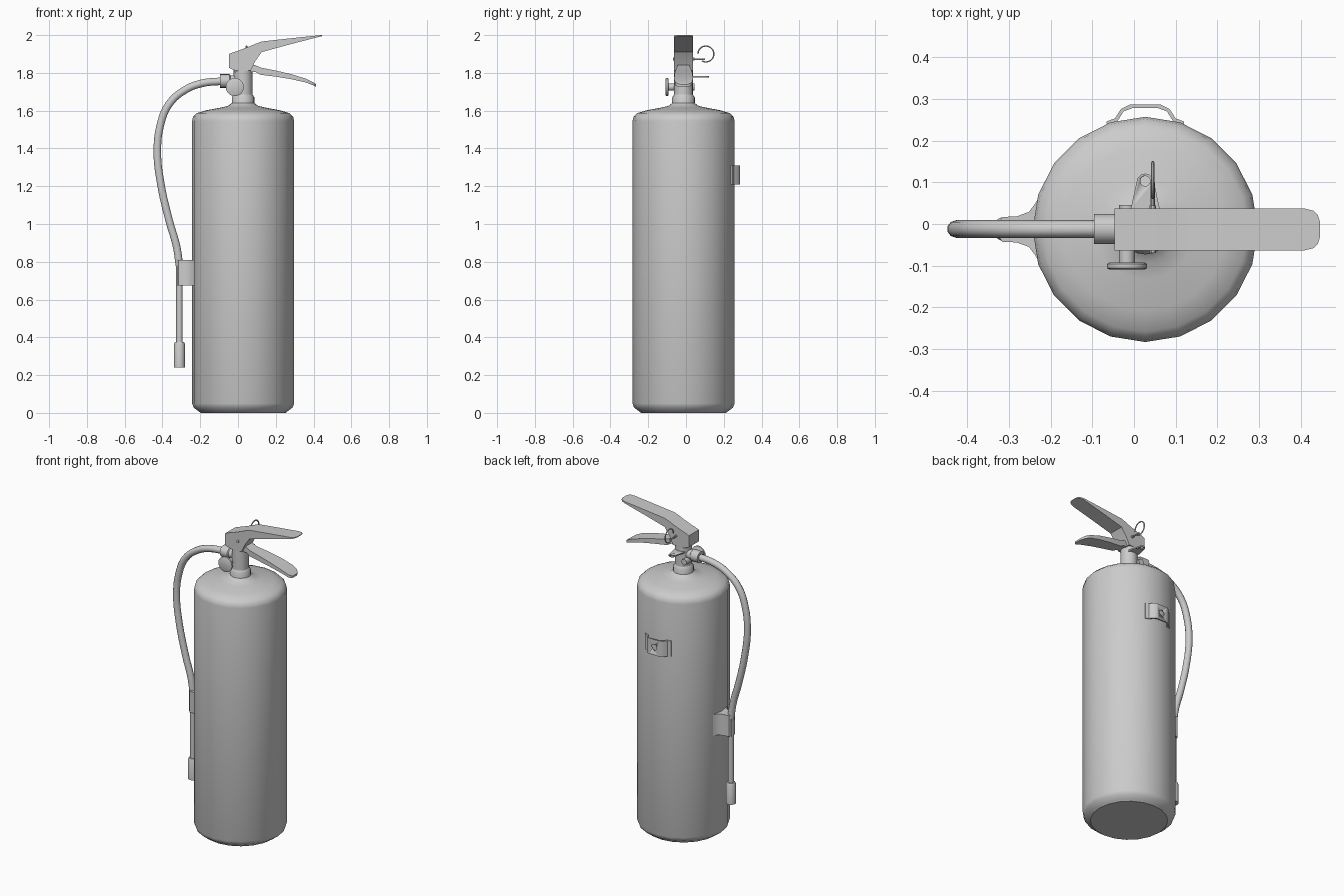
import bpy, bmesh, math
from mathutils import Vector, Matrix

if "Cube" in bpy.data.objects:
    bpy.data.objects.remove(bpy.data.objects["Cube"])

CX, CY = 0.027, -0.013  # axis of the bottle

grey = bpy.data.materials.new("light_grey")
grey.use_nodes = True
grey.diffuse_color = (0.6, 0.6, 0.6, 1)
grey.node_tree.nodes["Principled BSDF"].inputs["Base Color"].default_value = (0.6, 0.6, 0.6, 1)


def add(name, mesh, angle=35):
    ob = bpy.data.objects.new(name, mesh)
    bpy.context.collection.objects.link(ob)
    mesh.materials.clear()
    mesh.materials.append(grey)
    mesh.shade_smooth()
    mesh.set_sharp_from_angle(angle=math.radians(angle))
    return ob


def finish(name, bm, angle=35):
    bmesh.ops.recalc_face_normals(bm, faces=bm.faces)
    mesh = bpy.data.meshes.new(name)
    bm.to_mesh(mesh)
    bm.free()
    return add(name, mesh, angle)


def loft(name, rings, angle=35):
    """Skin equal-length rings of points and cap both ends."""
    bm = bmesh.new()
    loops = [[bm.verts.new(p) for p in ring] for ring in rings]
    n = len(loops[0])
    for a, b in zip(loops, loops[1:]):
        for i in range(n):
            j = (i + 1) % n
            bm.faces.new((a[i], a[j], b[j], b[i]))
    bm.faces.new(loops[0])
    bm.faces.new(loops[-1])
    return finish(name, bm, angle)


def turned(name, profile, origin, axis=(0, 0, 1), sides=20):
    """Lathe (radius, height) pairs around an axis."""
    rot = Vector((0, 0, 1)).rotation_difference(Vector(axis)).to_matrix()
    rings = []
    for r, h in profile:
        ts = [2 * math.pi * i / sides for i in range(sides)]
        rings.append([Vector(origin) + rot @ Vector((r * math.cos(t), r * math.sin(t), h)) for t in ts])
    return loft(name, rings)


def prism(name, outline, z0, z1):
    return loft(name, [[(x, y, z) for x, y in outline] for z in (z0, z1)])


def lever(name, stations):
    """Bar along x from (x, top, bottom, half width) stations."""
    return loft(name, [[(x, CY - w, b), (x, CY + w, b), (x, CY + w, t), (x, CY - w, t)]
                       for x, t, b, w in stations])


def tube(name, points, radius, smooth=True, resolution=3):
    curve = bpy.data.curves.new(name, "CURVE")
    curve.dimensions = "3D"
    curve.bevel_depth = radius
    curve.bevel_resolution = resolution
    curve.resolution_u = 5
    curve.use_fill_caps = True
    spline = curve.splines.new("BEZIER")
    spline.bezier_points.add(len(points) - 1)
    for bp, p in zip(spline.bezier_points, points):
        bp.co = p
        bp.handle_left_type = bp.handle_right_type = "AUTO" if smooth else "VECTOR"
    temp = bpy.data.objects.new(name + "_path", curve)
    bpy.context.collection.objects.link(temp)
    deps = bpy.context.evaluated_depsgraph_get()
    mesh = bpy.data.meshes.new_from_object(temp.evaluated_get(deps))
    bpy.data.objects.remove(temp)
    return add(name, mesh, 45)


def drill(ob, origin, axis, radius):
    cutter = turned(ob.name + "_hole_cutter", [(radius, -0.05), (radius, 0.05)], origin, axis, 16)
    cutter.hide_render = True
    cutter.hide_set(True)
    mod = ob.modifiers.new("hole", "BOOLEAN")
    mod.operation = "DIFFERENCE"
    mod.solver = "EXACT"
    mod.object = cutter
    deps = bpy.context.evaluated_depsgraph_get()
    mesh = bpy.data.meshes.new_from_object(ob.evaluated_get(deps))
    ob.modifiers.clear()
    ob.data = mesh
    bpy.data.objects.remove(cutter)


# Bottle and valve stem
turned("bottle", [(0.225, 0), (0.235, 0.008), (0.262, 0.028), (0.27, 0.05), (0.27, 1.545),
                  (0.265, 1.568), (0.245, 1.587), (0.195, 1.602), (0.12, 1.616),
                  (0.08, 1.625), (0.06, 1.64)], (CX, CY, 0))
turned("neck_collar", [(0.06, 1.61), (0.06, 1.67), (0.05, 1.685)], (CX, CY, 0))
turned("valve_stem", [(0.05, 1.67), (0.05, 1.83)], (CX, CY, 0), sides=16)

# Upper carrying handle and lower squeeze lever
lever("upper_handle", [(-0.047, 1.9, 1.826, 0.05), (-0.02, 1.911, 1.815, 0.05), (0.0, 1.917, 1.81, 0.05),
                       (0.068, 1.943, 1.812, 0.05), (0.09, 1.953, 1.86, 0.05), (0.125, 1.966, 1.91, 0.05),
                       (0.26, 1.981, 1.947, 0.05), (0.41, 1.997, 1.986, 0.05), (0.43, 1.999, 1.991, 0.045),
                       (0.441, 2.0, 1.994, 0.034), (0.446, 2.0, 1.996, 0.018)])
lever("squeeze_lever", [(-0.02, 1.83, 1.805, 0.03), (0.09, 1.842, 1.806, 0.032), (0.12, 1.828, 1.79, 0.036),
                        (0.2, 1.812, 1.78, 0.043), (0.28, 1.794, 1.767, 0.048), (0.36, 1.769, 1.749, 0.05),
                        (0.395, 1.752, 1.735, 0.045), (0.408, 1.744, 1.729, 0.034), (0.414, 1.739, 1.728, 0.018)])

# Rivet, safety pin and pull ring
turned("handle_rivet", [(0.008, -0.057), (0.008, 0.057)], (0.045, CY, 1.873), (0, 1, 0), 10)
turned("safety_pin", [(0.005, 0.0), (0.005, 0.12)], (0.045, -0.02, 1.872), (0, 1, 0), 8)
ring = []
for k in range(13):
    t = math.radians(-120 + 300 * k / 12)
    ring.append((0.045, 0.105 + 0.042 * math.cos(t), 1.9 + 0.042 * math.sin(t)))
tube("pull_ring", ring, 0.004, resolution=1)

# Rear tab with a hole, below the handle
tip = [(CX + 0.021 * math.cos(math.radians(a)), 0.1 + 0.021 * math.sin(math.radians(a)))
       for a in range(0, 181, 30)]
tab = prism("rear_tab", [(0.065, 0.0)] + [(0.062, 0.035)] + tip + [(-0.008, 0.035), (-0.011, 0.0)], 1.775, 1.783)
drill(tab, (CX, 0.103, 1.78), (0, 0, 1), 0.012)

# Pressure gauge on the front, its stem passing through the valve
turned("gauge_stem", [(0.019, -0.1), (0.019, 0.045)], (-0.017, 0, 1.725), (0, 1, 0), 14)
turned("pressure_gauge", [(0.042, -0.109), (0.048, -0.106), (0.048, -0.096), (0.042, -0.092)],
       (-0.017, 0, 1.725), (0, 1, 0))

# Hose, coupling and nozzle
turned("hose_coupling", [(0.036, -0.096), (0.036, -0.045), (0.03, -0.04), (0.03, 0.02)],
       (0, -0.012, 1.757), (1, 0, 0), 16)
hose_path = [(-0.06, 1.757), (-0.19, 1.745), (-0.28, 1.71), (-0.365, 1.635), (-0.412, 1.52), (-0.427, 1.38),
             (-0.41, 1.22), (-0.365, 1.02), (-0.325, 0.88), (-0.31, 0.78)]
tube("hose", [(x, -0.012, z) for x, z in hose_path], 0.021)
turned("nozzle_pipe", [(0.017, 0.36), (0.017, 0.8)], (-0.31, -0.012, 0), sides=14)
turned("nozzle", [(0.029, 0.24), (0.029, 0.365), (0.024, 0.375)], (-0.31, -0.012, 0), sides=16)

# Clip holding the hose against the bottle
half = [(-0.215, 0.1), (-0.237, 0.062), (-0.252, 0.042), (-0.282, 0.031), (-0.315, 0.03), (-0.324, 0.018)]
prism("hose_clip", [(x, CY + d) for x, d in half] + [(x, CY - d) for x, d in reversed(half)], 0.675, 0.81)

# Hat-shaped wall bracket on the back
outer = [(0.093, 0.246), (0.073, 0.253), (0.058, 0.276), (0.038, 0.286)]
inner = [(0.03, 0.278), (0.052, 0.27), (0.067, 0.246), (0.092, 0.238)]
right = [(CX + x, y) for x, y in outer]
left = [(CX - x, y) for x, y in reversed(outer)]
under = [(CX - x, y) for x, y in reversed(inner[::1])][0:]
bracket = prism("wall_bracket", right + left + under + [(CX + x, y) for x, y in inner], 1.21, 1.31)
drill(bracket, (CX, 0.28, 1.26), (0, 1, 0), 0.019)
